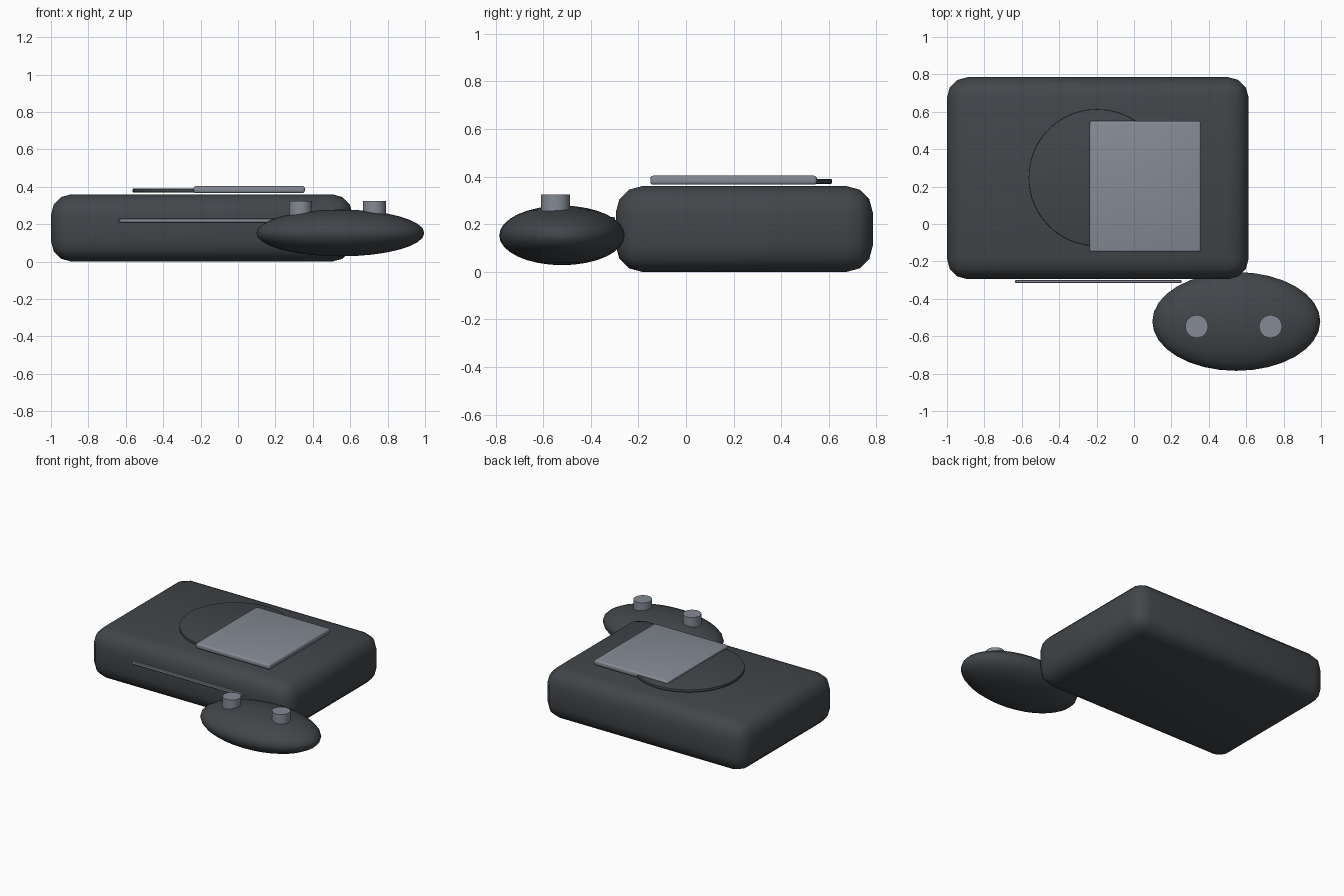
import bpy, math

if "Cube" in bpy.data.objects:
    bpy.data.objects.remove(bpy.data.objects["Cube"])


def material(name, rgb):
    m = bpy.data.materials.new(name)
    m.diffuse_color = (*rgb, 1)
    m.use_nodes = True
    m.node_tree.nodes["Principled BSDF"].inputs["Base Color"].default_value = m.diffuse_color
    return m


DARK = material("charcoal", (0.055, 0.061, 0.068))
LIGHT = material("cool_grey", (0.235, 0.258, 0.30))


def finish(name, mat, bevel=0, segments=3, angle=35):
    ob = bpy.context.object
    ob.name = name
    ob.data.materials.append(mat)
    if bevel:
        mod = ob.modifiers.new("round_edges", 'BEVEL')
        mod.width, mod.segments = bevel, segments
        bpy.ops.object.modifier_apply(modifier=mod.name)
    bpy.ops.object.shade_smooth_by_angle(angle=math.radians(angle))
    return ob


def box(name, lo, hi, mat, bevel=0, segments=3):
    bpy.ops.mesh.primitive_cube_add(size=1, location=[(a + b) / 2 for a, b in zip(lo, hi)])
    bpy.context.object.scale = [b - a for a, b in zip(lo, hi)]
    bpy.ops.object.transform_apply(location=False, rotation=False, scale=True)
    return finish(name, mat, bevel, segments)


def cylinder(name, x, y, z0, z1, r, mat, sides, bevel=0):
    bpy.ops.mesh.primitive_cylinder_add(vertices=sides, radius=r, depth=z1 - z0,
                                        location=(x, y, (z0 + z1) / 2))
    return finish(name, mat, bevel, 2)


# Console body with rounded edges
box("console_body", (-1, -0.295, 0), (0.613, 0.785, 0.36), DARK, 0.11, 3)

# Disc lid and raised panel on top
cylinder("disc_lid", -0.197, 0.248, 0.37, 0.39, 0.366, DARK, 64, 0.004)
box("top_panel", (-0.237, -0.15, 0.366), (0.357, 0.55, 0.404), LIGHT, 0.012, 3)

# Trim strip along the front
box("front_strip", (-0.635, -0.316, 0.21), (0.255, -0.299, 0.23), LIGHT, 0.003, 1)

# Oval controller
bpy.ops.mesh.primitive_uv_sphere_add(segments=32, ring_count=16, radius=1,
                                     location=(0.547, -0.521, 0.153))
bpy.context.object.scale = (0.449, 0.264, 0.125)
bpy.ops.object.transform_apply(location=False, rotation=False, scale=True)
finish("controller_body", DARK, angle=60)

# Thumb sticks
for side, x in (("left", 0.335), ("right", 0.73)):
    cylinder(side + "_thumb_stick", x, -0.548, 0.21, 0.325, 0.061, LIGHT, 32)
